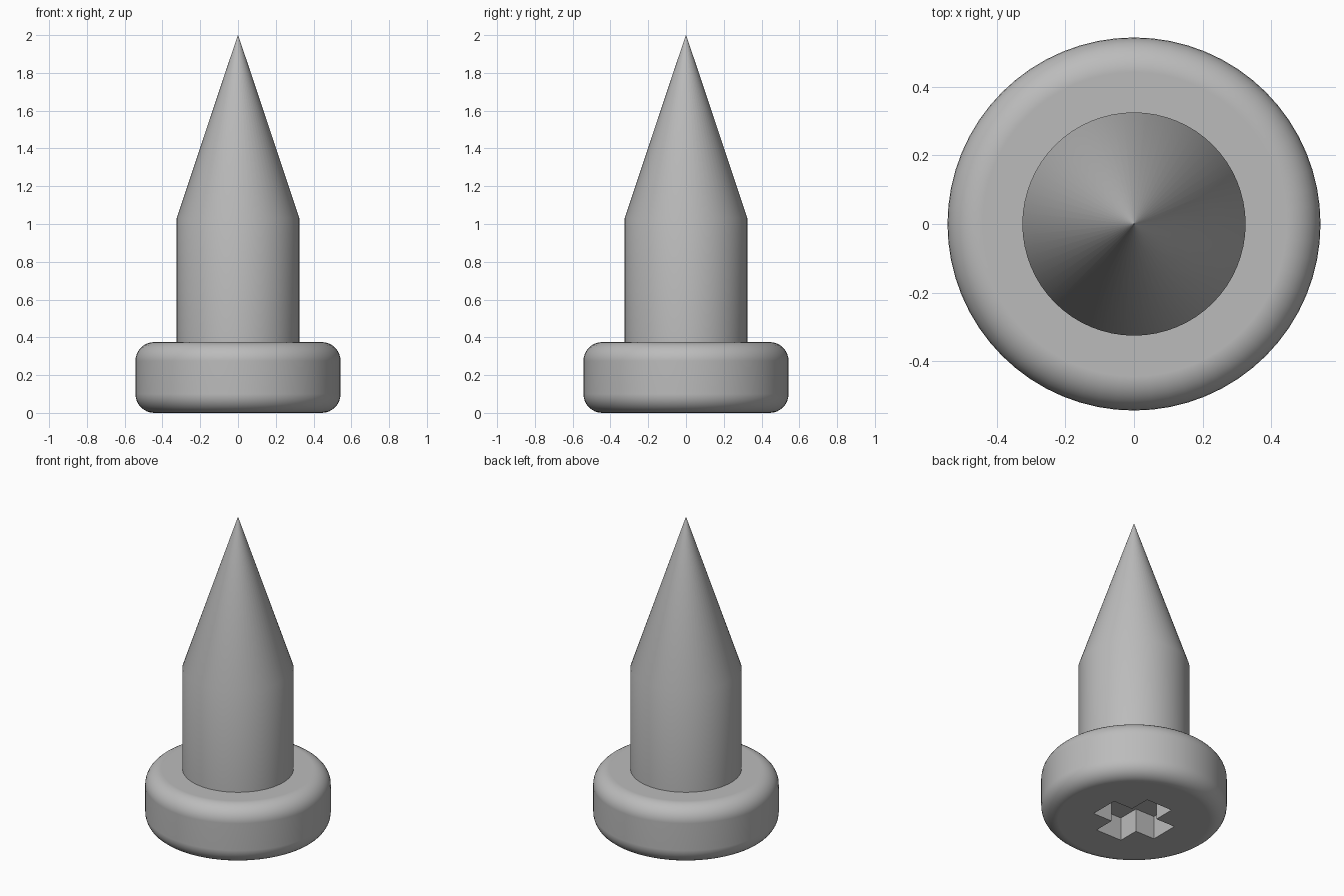
import bpy, bmesh, math
from mathutils import Vector, Matrix

cube = bpy.data.objects.get("Cube")
if cube:
    bpy.data.objects.remove(cube, do_unlink=True)

SEGMENTS = 64
HEAD_R, HEAD_H, ROUND = 0.543, 0.375, 0.1
SHANK_R, SHOULDER_Z, TIP_Z = 0.325, 1.03, 2.0
ARM, HALF_W, DEPTH = 0.23, 0.093, 0.15

steel = bpy.data.materials.new("steel_grey")
steel.use_nodes = True
grey = (0.5, 0.5, 0.5, 1)
steel.diffuse_color = grey
steel.node_tree.nodes["Principled BSDF"].inputs["Base Color"].default_value = grey


def add_object(name, bm):
    bmesh.ops.recalc_face_normals(bm, faces=bm.faces)
    mesh = bpy.data.meshes.new(name)
    bm.to_mesh(mesh)
    bm.free()
    mesh.materials.append(steel)
    obj = bpy.data.objects.new(name, mesh)
    bpy.context.collection.objects.link(obj)
    return obj


def lathe(name, profile):
    """Turn (radius, z) points around z and cap both ends."""
    bm = bmesh.new()
    rings = [[bm.verts.new((r * math.cos(a), r * math.sin(a), z))
              for a in (math.tau * i / SEGMENTS for i in range(SEGMENTS))]
             for r, z in profile]
    for low, high in zip(rings, rings[1:]):
        for i in range(SEGMENTS):
            j = (i + 1) % SEGMENTS
            bm.faces.new((low[i], low[j], high[j], high[i]))
    bm.faces.new(rings[0])
    bm.faces.new(rings[-1])
    return add_object(name, bm)


def activate(obj):
    bpy.ops.object.select_all(action='DESELECT')
    obj.select_set(True)
    bpy.context.view_layer.objects.active = obj


def smooth(obj):
    activate(obj)
    bpy.ops.object.shade_smooth_by_angle(angle=math.radians(35))


# Head: flat disc with rounded rims
arc = [math.pi / 2 * i / 8 for i in range(9)]
lower = [(HEAD_R - ROUND + ROUND * math.sin(a), ROUND - ROUND * math.cos(a)) for a in arc]
upper = [(r, HEAD_H - z) for r, z in reversed(lower)]
head = lathe("head", lower + upper)

# Cross-shaped drive recess in the underside
bm = bmesh.new()
outline = []
for k in range(4):
    turn = Matrix.Rotation(k * math.pi / 2, 3, 'Z')
    for x, y in ((ARM, -HALF_W), (ARM, HALF_W), (HALF_W, HALF_W)):
        outline.append(bm.verts.new(turn @ Vector((x, y, -0.1))))
cross = bm.faces.new(outline)
top = bmesh.ops.extrude_face_region(bm, geom=[cross])["geom"]
bmesh.ops.translate(bm, vec=(0, 0, DEPTH + 0.1),
                    verts=[v for v in top if isinstance(v, bmesh.types.BMVert)])
cutter = add_object("recess_cutter", bm)
cutter.hide_render = True

cut = head.modifiers.new("recess", 'BOOLEAN')
cut.operation = 'DIFFERENCE'
cut.solver = 'EXACT'
cut.object = cutter
activate(head)
bpy.ops.object.modifier_apply(modifier=cut.name)
bpy.data.objects.remove(cutter, do_unlink=True)
smooth(head)
head.modifiers.new("flat_caps", 'WEIGHTED_NORMAL').keep_sharp = True

# Shank with its conical point
shank = lathe("pointed_shank", [(SHANK_R, HEAD_H - 0.02), (SHANK_R, SHOULDER_Z), (0.001, TIP_Z)])
smooth(shank)
